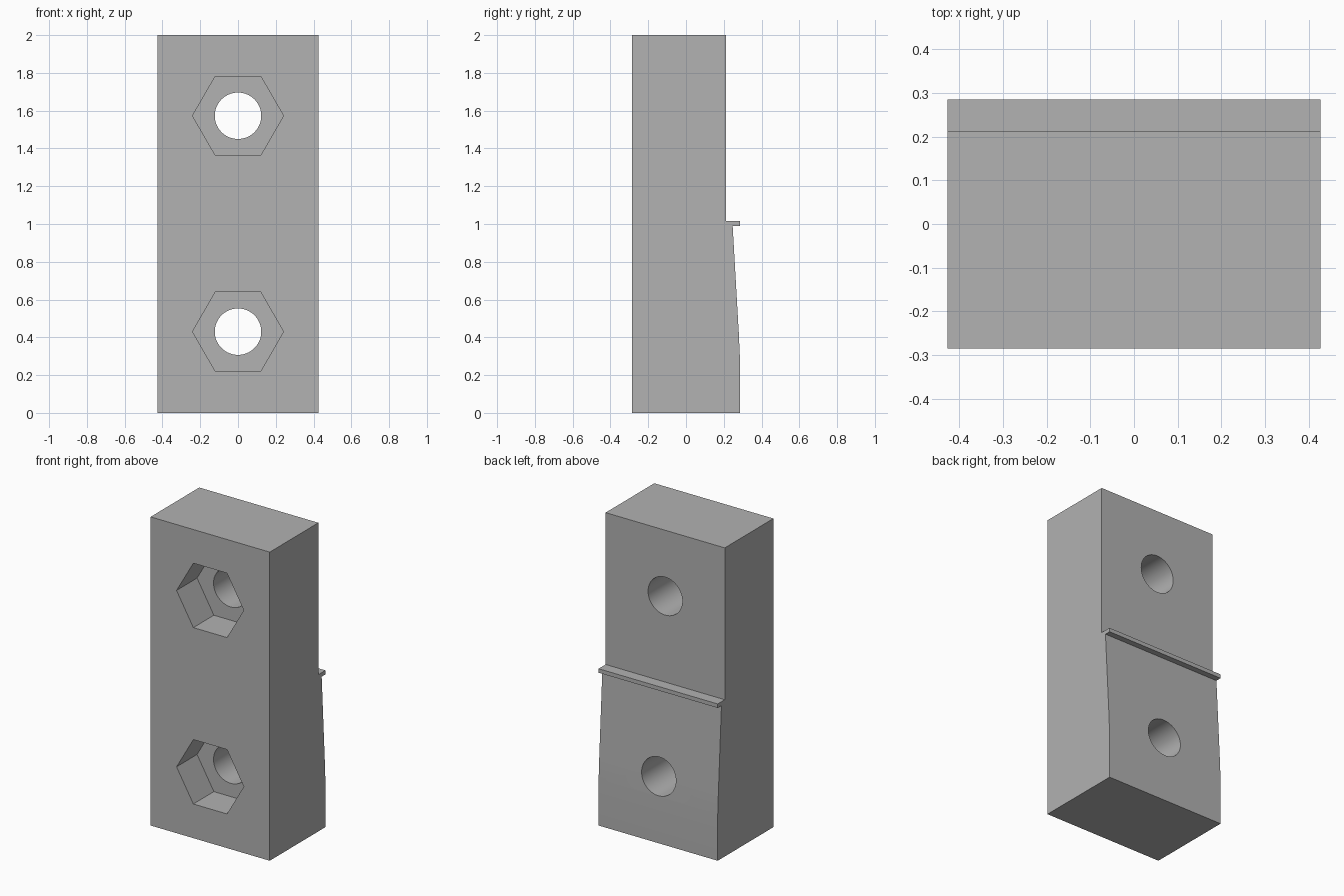
import bpy
import bmesh
import math
from mathutils import Matrix

cube = bpy.data.objects.get("Cube")
if cube:
    bpy.data.objects.remove(cube, do_unlink=True)

HALF_WIDTH = 0.427
FRONT = -0.285
HOLE_HEIGHTS = (0.43, 1.573)

grey = bpy.data.materials.new("plain_grey")
grey.use_nodes = True
colour = (0.445, 0.445, 0.445, 1)
grey.diffuse_color = colour
grey.node_tree.nodes["Principled BSDF"].inputs["Base Color"].default_value = colour


def add_object(name, bm):
    bmesh.ops.recalc_face_normals(bm, faces=bm.faces)
    mesh = bpy.data.meshes.new(name)
    bm.to_mesh(mesh)
    bm.free()
    mesh.materials.append(grey)
    obj = bpy.data.objects.new(name, mesh)
    bpy.context.collection.objects.link(obj)
    return obj


def cut_prism(target, sides, radius, y_start, y_end, z):
    """Cut a prism running along y, with one corner pointing up."""
    bm = bmesh.new()
    place = (Matrix.Translation((0, (y_start + y_end) / 2, z))
             @ Matrix.Rotation(math.pi / 2, 4, 'X')
             @ Matrix.Rotation(math.pi / 2, 4, 'Z'))
    bmesh.ops.create_cone(bm, cap_ends=True, segments=sides, radius1=radius,
                          radius2=radius, depth=y_end - y_start, matrix=place)
    cutter = add_object("cutter", bm)
    cutter.hide_render = True
    mod = target.modifiers.new("cut", 'BOOLEAN')
    mod.operation = 'DIFFERENCE'
    mod.solver = 'EXACT'
    mod.object = cutter
    bpy.ops.object.modifier_apply(modifier=mod.name)
    bpy.data.objects.remove(cutter, do_unlink=True)


# Block: side profile (y, z) with a thin lip and a tapered lower back
profile = [(FRONT, 0), (0.285, 0), (0.285, 0.3), (0.279, 0.43), (0.247, 0.99),
           (0.285, 0.99), (0.285, 1.016), (0.213, 1.016), (0.213, 2), (FRONT, 2)]
bm = bmesh.new()
side = bm.faces.new([bm.verts.new((-HALF_WIDTH, y, z)) for y, z in profile])
extruded = bmesh.ops.extrude_face_region(bm, geom=[side], use_keep_orig=True)
moved = [v for v in extruded["geom"] if isinstance(v, bmesh.types.BMVert)]
bmesh.ops.translate(bm, verts=moved, vec=(2 * HALF_WIDTH, 0, 0))
block = add_object("mounting_block", bm)
bpy.context.view_layer.objects.active = block
block.select_set(True)

# Bolt holes through the block, with hexagonal nut pockets in the front
for height in HOLE_HEIGHTS:
    cut_prism(block, 64, 0.123, -0.5, 0.5, height)
    cut_prism(block, 6, 0.241, -0.5, FRONT + 0.21, height)

bpy.ops.object.shade_smooth_by_angle(angle=math.radians(30))
